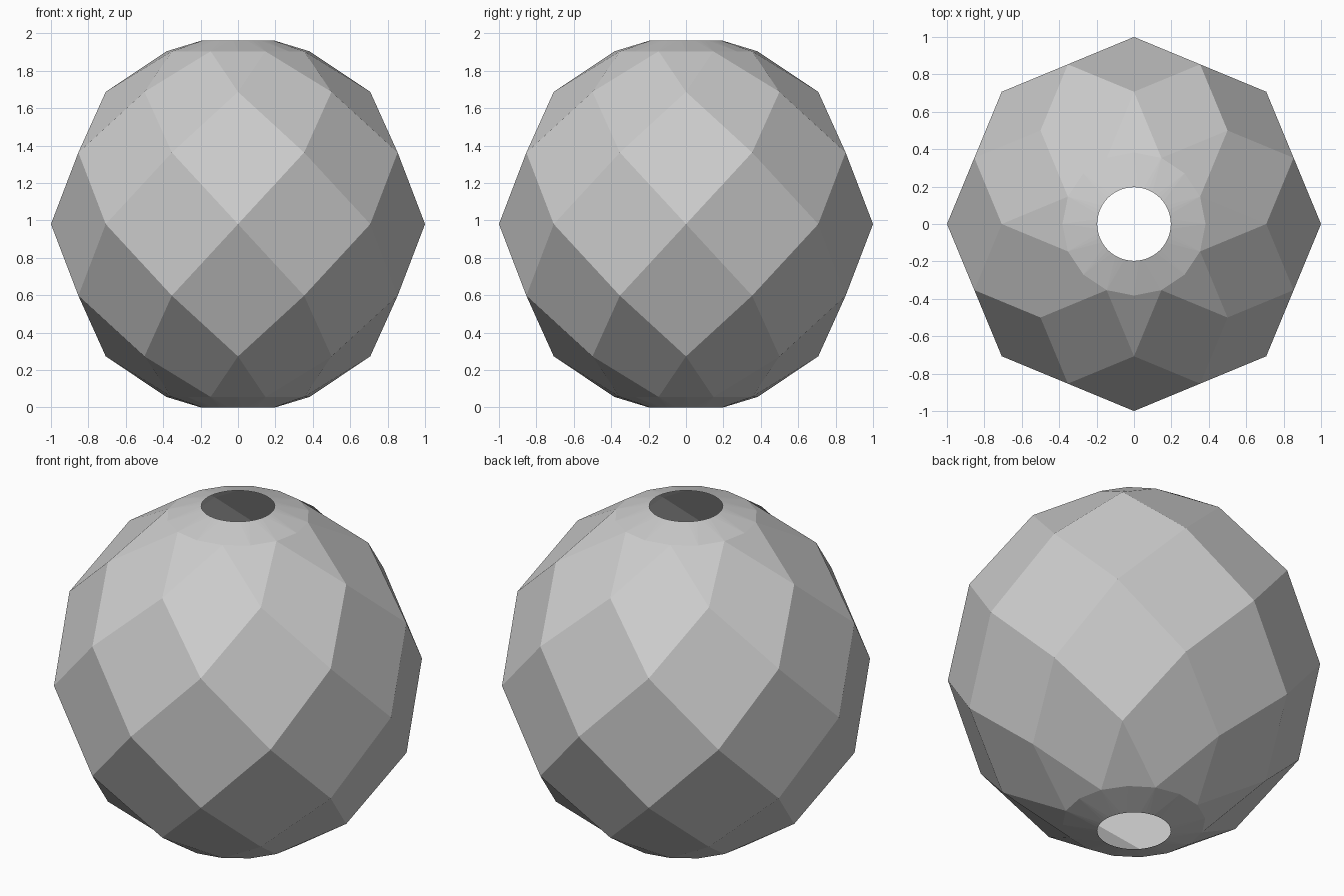
import bpy, bmesh
from math import sin, cos, pi, sqrt

if "Cube" in bpy.data.objects:
    bpy.data.objects.remove(bpy.data.objects["Cube"])

HOLE = 0.197                  # radius of the openings
MID = sqrt(1 - HOLE ** 2)     # height of the centre above the ground
STEP = pi / 8                 # 22.5 degrees, latitude and half-segment step

bm = bmesh.new()


def ring(lat, count, offset=0.0):
    """Circle of vertices on the unit sphere at a latitude."""
    r, z = cos(lat), MID + sin(lat)
    return [bm.verts.new((r * cos(offset + 2 * pi * i / count),
                          r * sin(offset + 2 * pi * i / count), z))
            for i in range(count)]


# Staggered rings of eight; vertex i of ring k sits at angle 2i + (k % 2) steps
rings = {k: ring(k * STEP, 8, (k % 2) * STEP) for k in range(-2, 3)}
# Sixteen-sided rings where the facets meet the end caps
rims = {s: ring(s * 3 * STEP, 16) for s in (-1, 1)}


def vert(k, a):
    """Vertex of ring k at angle a (in steps)."""
    if abs(k) == 3:
        return rims[k // 3][a % 16]
    return rings[k][((a - k % 2) // 2) % 8]


# Diamond facets
for k in range(-2, 3):
    for i in range(8):
        a = 2 * i + (k + 1) % 2
        bm.faces.new((vert(k - 1, a), vert(k, a + 1),
                      vert(k + 1, a), vert(k, a - 1)))

# Kite facets and shallow round caps around each opening
for s in (-1, 1):
    for a in range(0, 16, 2):
        bm.faces.new((vert(2 * s, a), vert(3 * s, a + 1),
                      vert(3 * s, a), vert(3 * s, a - 1))[::s])
    hole = [bm.verts.new((HOLE * cos(2 * pi * i / 48), HOLE * sin(2 * pi * i / 48),
                          MID + s * MID)) for i in range(48)]
    for a in range(16):
        b = 3 * a
        o0, o1 = vert(3 * s, a), vert(3 * s, a + 1)
        h = [hole[(b + j) % 48] for j in range(4)]
        for f in ((o0, h[1], h[0]), (o0, o1, h[2], h[1]), (o1, h[3], h[2])):
            bm.faces.new(f[::s])

bm.normal_update()
for f in bm.faces:            # all facets face outward
    c = f.calc_center_median()
    c.z -= MID
    if f.normal.dot(c) < 0:
        f.normal_flip()

mesh = bpy.data.meshes.new("faceted_bead")
bm.to_mesh(mesh)
bm.free()
bead = bpy.data.objects.new("faceted_bead", mesh)
bpy.context.collection.objects.link(bead)
